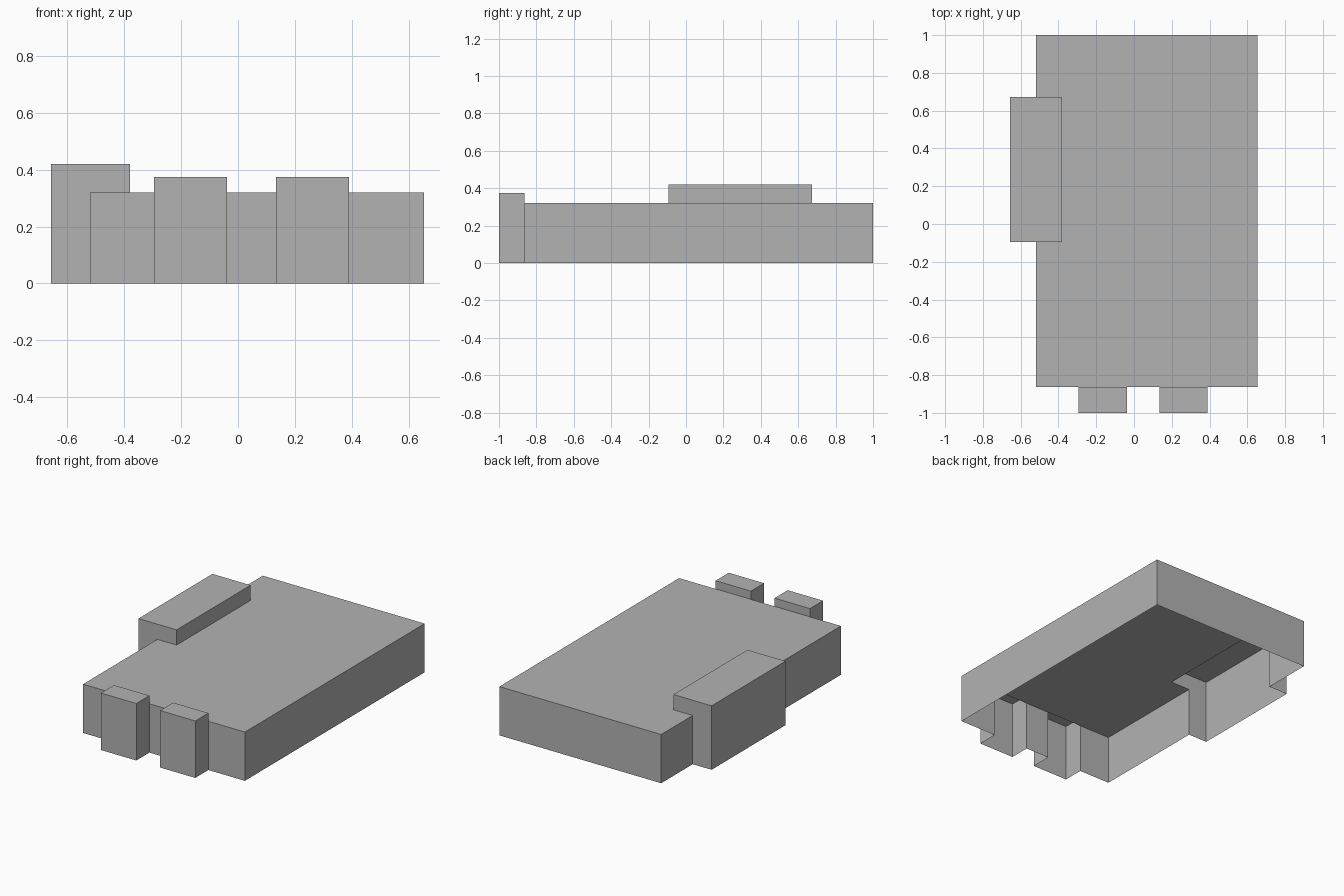
import bpy
import bmesh

if "Cube" in bpy.data.objects:
    bpy.data.objects.remove(bpy.data.objects["Cube"], do_unlink=True)

# Plain grey
grey = bpy.data.materials.new("plain_grey")
grey.use_nodes = True
grey.diffuse_color = (0.45, 0.45, 0.45, 1)
grey.node_tree.nodes["Principled BSDF"].inputs["Base Color"].default_value = (0.45, 0.45, 0.45, 1)

LEFT, RIGHT, FRONT, BACK = -0.52, 0.655, -0.864, 1.0
ROOF = 0.32
WING_TOP, PORCH_TOP = 0.42, 0.374
OPEN = None


def shell(name, outline, top):
    """Flat roof with walls and no floor. Each outline point carries the
    bottom height of the wall that runs to the next point, or OPEN."""
    bm = bmesh.new()
    roof = [bm.verts.new((x, y, top)) for x, y, _ in outline]
    bm.faces.new(roof)
    for i, (x, y, base) in enumerate(outline):
        if base is OPEN:
            continue
        j = (i + 1) % len(outline)
        a = bm.verts.new((x, y, base))
        b = bm.verts.new((outline[j][0], outline[j][1], base))
        bm.faces.new((a, b, roof[j], roof[i]))
    bmesh.ops.remove_doubles(bm, verts=bm.verts, dist=0.0001)
    mesh = bpy.data.meshes.new(name)
    bm.to_mesh(mesh)
    bm.free()
    mesh.materials.append(grey)
    bpy.context.collection.objects.link(bpy.data.objects.new(name, mesh))


porches = {"right_porch": (-0.295, -0.038), "left_porch": (0.134, 0.39)}
wing_out, wing_in, wing_front, wing_back = -0.657, -0.38, -0.094, 0.673

# Main hall, open towards the porches and the side wing
hall = [(LEFT, FRONT, 0)]
for x0, x1 in porches.values():
    hall += [(x0, FRONT, OPEN), (x1, FRONT, 0)]
hall += [(RIGHT, FRONT, 0), (RIGHT, BACK, 0), (LEFT, BACK, 0),
         (LEFT, wing_back, OPEN), (wing_in, wing_back, OPEN),
         (wing_in, wing_front, OPEN), (LEFT, wing_front, 0)]
shell("main_hall", hall, ROOF)

# Side wing, stepping up out of the hall roof
shell("side_wing", [(wing_out, wing_front, 0), (LEFT, wing_front, ROOF),
                    (wing_in, wing_front, ROOF), (wing_in, wing_back, ROOF),
                    (LEFT, wing_back, 0), (wing_out, wing_back, 0)], WING_TOP)

# Two front porches
for name, (x0, x1) in porches.items():
    shell(name, [(x0, -1, 0), (x1, -1, 0), (x1, FRONT, ROOF), (x0, FRONT, 0)], PORCH_TOP)
